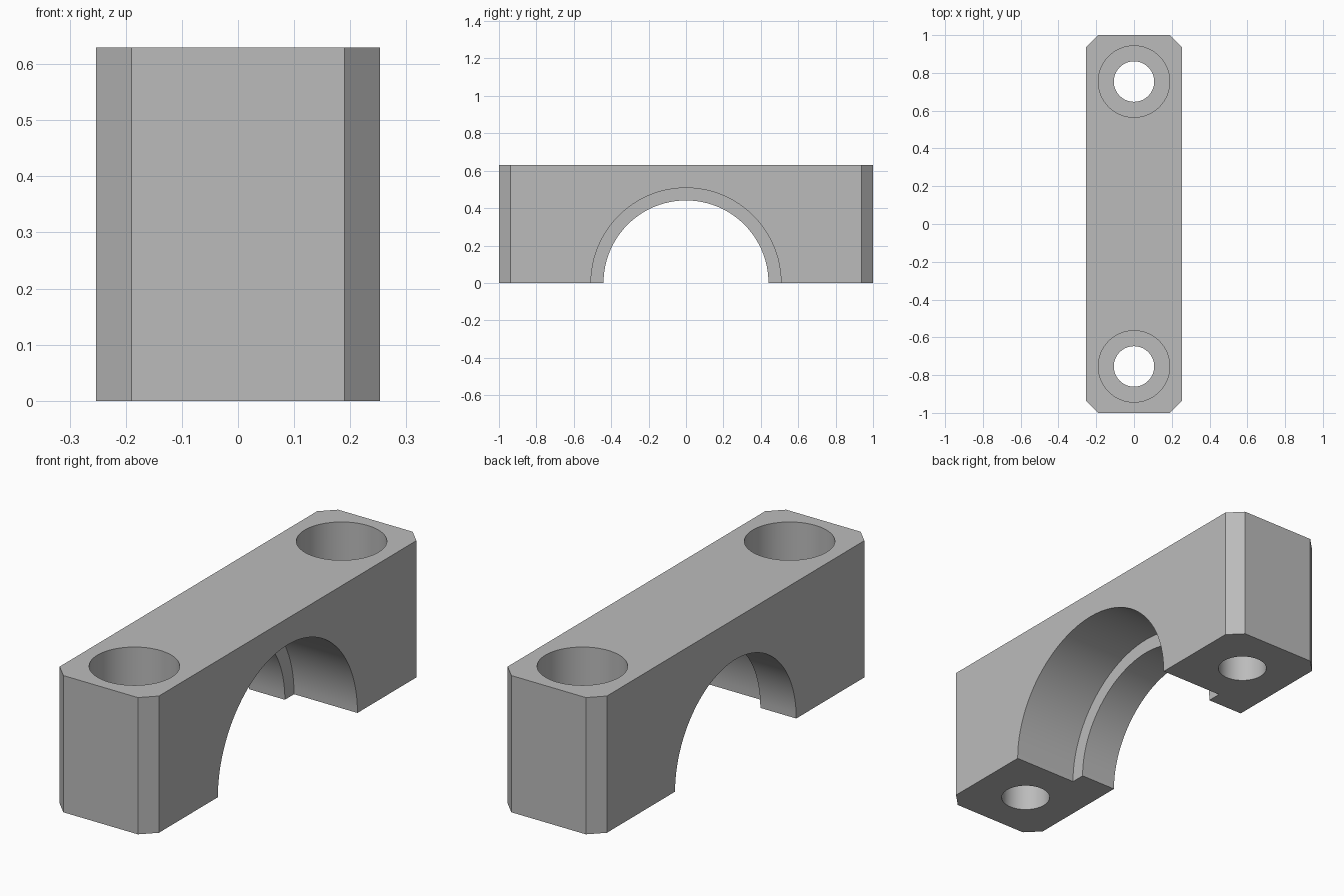
import bpy
import bmesh
from math import pi, radians
from mathutils import Matrix

if "Cube" in bpy.data.objects:
    bpy.data.objects.remove(bpy.data.objects["Cube"], do_unlink=True)

HALF_W, HALF_L, HEIGHT = 0.253, 1.0, 0.63
CHAMFER = 0.063
BORE_R, LIP_R, LIP_X = 0.508, 0.441, -0.07
BOLT_Y, BOLT_R, HEAD_R, HEAD_DEPTH = 0.754, 0.107, 0.189, 0.32

grey = bpy.data.materials.new("plain grey")
grey.use_nodes = True
colour = (0.5, 0.5, 0.5, 1)
grey.diffuse_color = colour
grey.node_tree.nodes["Principled BSDF"].inputs["Base Color"].default_value = colour


def make_object(name, bm):
    mesh = bpy.data.meshes.new(name)
    bmesh.ops.recalc_face_normals(bm, faces=bm.faces)
    bm.to_mesh(mesh)
    bm.free()
    mesh.materials.append(grey)
    obj = bpy.data.objects.new(name, mesh)
    bpy.context.collection.objects.link(obj)
    return obj


def cylinder(name, radius, start, end, axis, offset=0.0):
    """Cylinder along z at y = offset, or along x at y = offset."""
    bm = bmesh.new()
    place = Matrix.Translation((0, 0, (start + end) / 2))
    if axis == "x":
        place = Matrix.Rotation(pi / 2, 4, "Y") @ place
    bmesh.ops.create_cone(bm, cap_ends=True, segments=96, radius1=radius,
                          radius2=radius, depth=end - start,
                          matrix=Matrix.Translation((0, offset, 0)) @ place)
    return make_object(name, bm)


# Block with chamfered upright corners
bm = bmesh.new()
bmesh.ops.create_cube(bm, size=1, matrix=Matrix.Translation((0, 0, HEIGHT / 2))
                      @ Matrix.Diagonal((2 * HALF_W, 2 * HALF_L, HEIGHT, 1)))
uprights = [e for e in bm.edges
            if abs(e.verts[0].co.z - e.verts[1].co.z) > HEIGHT / 2]
bmesh.ops.bevel(bm, geom=uprights, offset=CHAMFER, segments=1, affect="EDGES")
block = make_object("clamp_block", bm)

# Stepped half-round bore, then counterbored bolt holes
cutters = [cylinder("lip_cutter", LIP_R, -1, 1, "x"),
           cylinder("bore_cutter", BORE_R, LIP_X, 1, "x")]
for side, y in (("front", -BOLT_Y), ("back", BOLT_Y)):
    cutters.append(cylinder(side + "_bolt_cutter", BOLT_R, -1, 1, "z", y))
    cutters.append(cylinder(side + "_head_cutter", HEAD_R,
                            HEIGHT - HEAD_DEPTH, 1, "z", y))

bpy.ops.object.select_all(action="DESELECT")
bpy.context.view_layer.objects.active = block
block.select_set(True)
for cutter in cutters:
    cut = block.modifiers.new(cutter.name, "BOOLEAN")
    cut.operation = "DIFFERENCE"
    cut.solver = "EXACT"
    cut.object = cutter
    bpy.ops.object.modifier_apply(modifier=cut.name)
for cutter in cutters:
    bpy.data.objects.remove(cutter, do_unlink=True)

bpy.ops.object.shade_smooth_by_angle(angle=radians(30))
